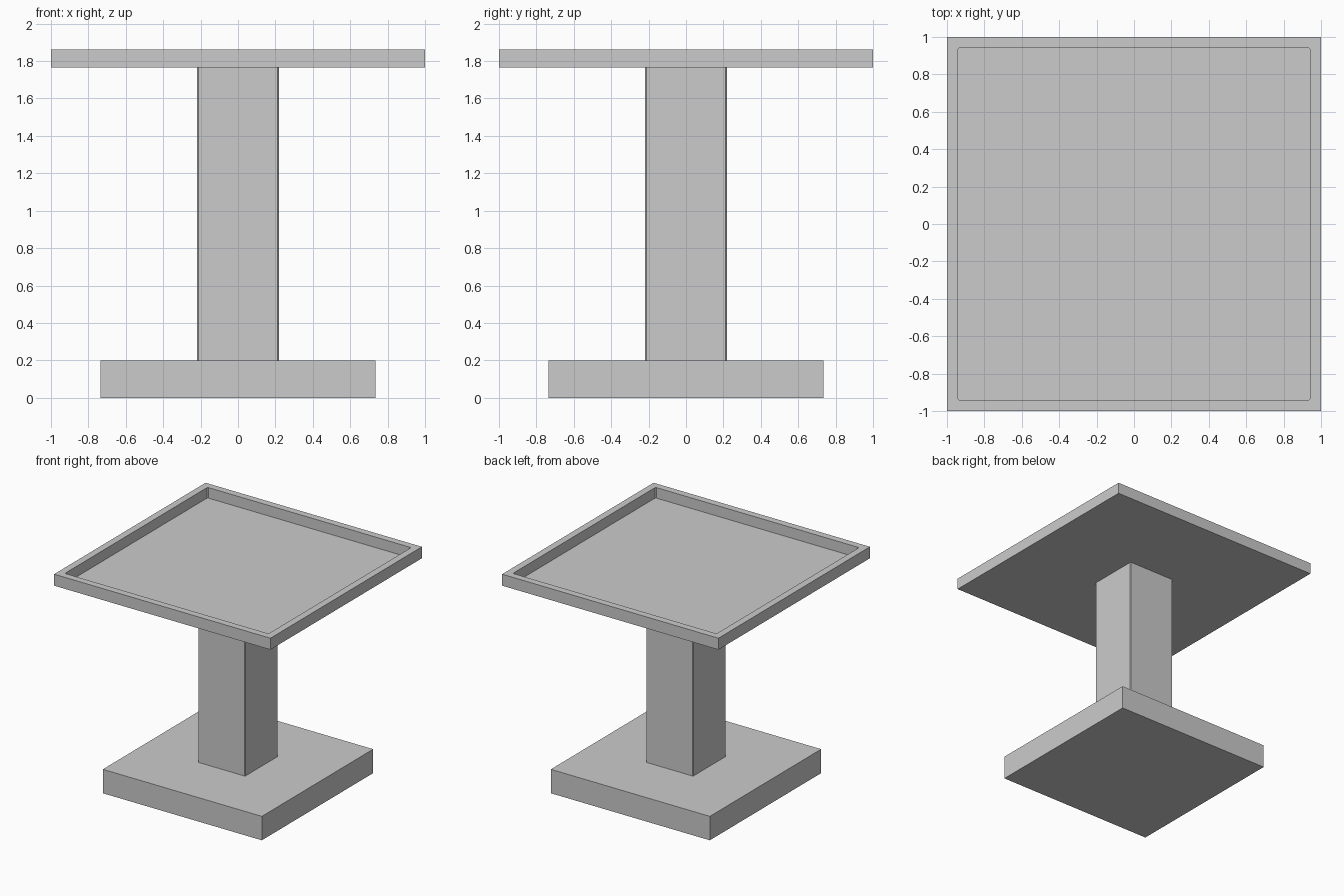
import bpy, bmesh

if "Cube" in bpy.data.objects:
    bpy.data.objects.remove(bpy.data.objects["Cube"])


def block(name, half, z0, z1, chamfer=0.0, recess=None):
    """Square block; optional chamfered uprights and optional (rim, depth, corner) recess."""
    bm = bmesh.new()
    bmesh.ops.create_cube(bm, size=1)
    for v in bm.verts:
        v.co.x *= half * 2
        v.co.y *= half * 2
        v.co.z = z1 if v.co.z > 0 else z0

    def bevel_uprights(edges, width):
        up = [e for e in edges if abs(e.verts[0].co.z - e.verts[1].co.z) > 1e-4]
        bmesh.ops.bevel(bm, geom=up, offset=width, segments=1, affect='EDGES')

    if chamfer:
        bevel_uprights(bm.edges, chamfer)
    if recess:
        rim, depth, corner = recess
        bm.normal_update()
        top = max(bm.faces, key=lambda f: f.normal.z)
        bmesh.ops.inset_region(bm, faces=[top], thickness=rim)
        # second zero-width inset gives the recess walls
        bmesh.ops.inset_region(bm, faces=[top], thickness=0.0)
        for v in top.verts:
            v.co.z -= depth
        inner = {e for v in top.verts for e in v.link_edges}
        bevel_uprights(inner, corner)
    bmesh.ops.recalc_face_normals(bm, faces=bm.faces)
    mesh = bpy.data.meshes.new(name)
    bm.to_mesh(mesh)
    bm.free()
    obj = bpy.data.objects.new(name, mesh)
    bpy.context.collection.objects.link(obj)
    return obj


# Foot, post and recessed tray top
block("base", 0.735, 0.0, 0.2)
block("column", 0.218, 0.2, 1.765, chamfer=0.006)
block("tray_top", 1.0, 1.765, 1.861, recess=(0.083, 0.088, 0.008))
